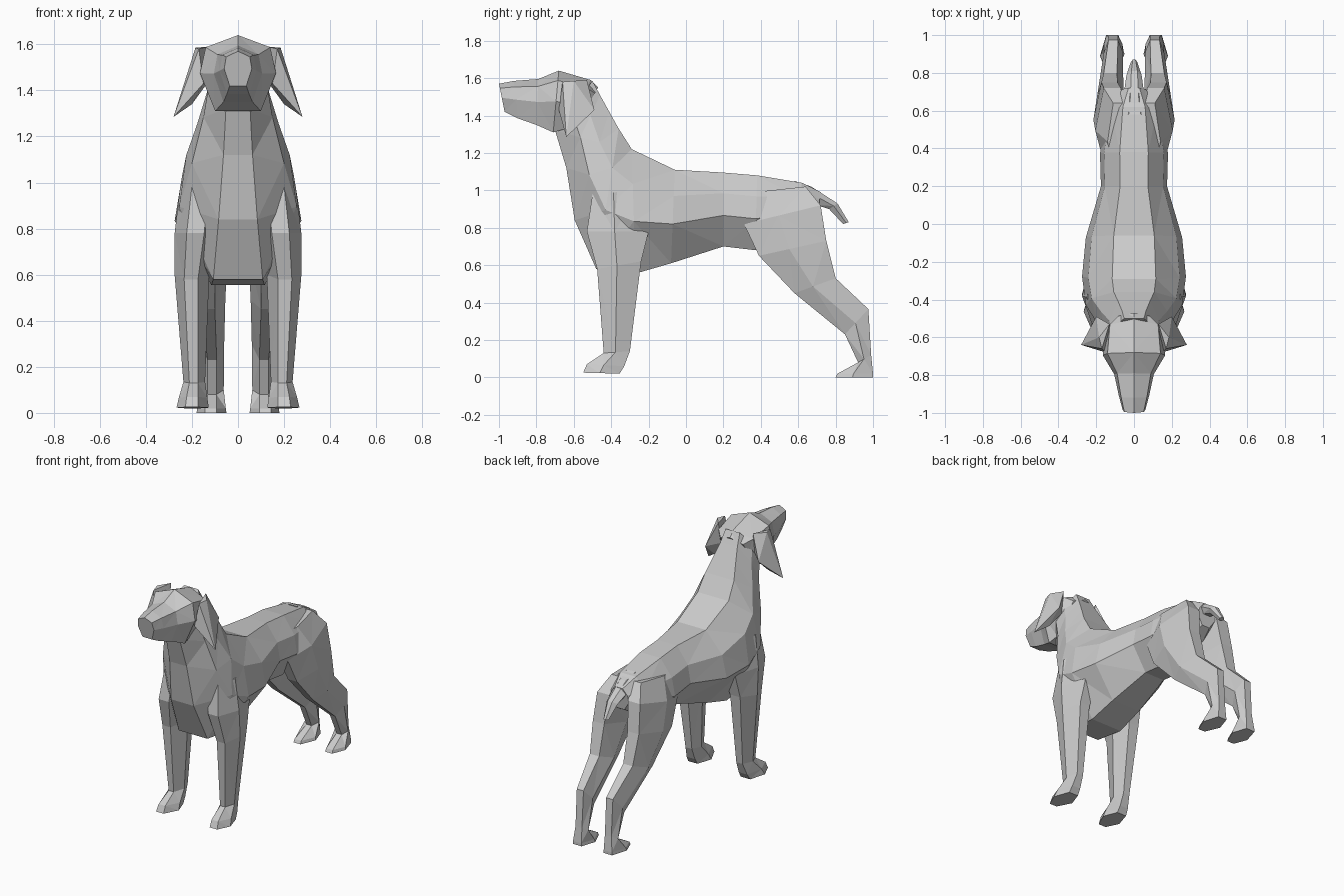
import bpy, bmesh

OCT = [(-.42, 0), (.42, 0), (.88, .28), (1, .58), (.42, 1), (-.42, 1), (-1, .58), (-.88, .28)]
SKULL = [(0, 0), (.85, .16), (1, .5), (.6, 1), (-.6, 1), (-1, .5), (-.85, .16)]
HEX = [(-.35, 0), (.45, 0), (1, .45), (.5, 1), (-.5, 1), (-1, .5)]


def finish(name, bm, mirror=False):
    bmesh.ops.triangulate(bm, faces=bm.faces[:])
    bmesh.ops.recalc_face_normals(bm, faces=bm.faces[:])
    me = bpy.data.meshes.new(name)
    bm.to_mesh(me)
    bm.free()
    ob = bpy.data.objects.new(name, me)
    bpy.context.collection.objects.link(ob)
    if mirror:
        ob.modifiers.new("mirror", 'MIRROR').use_clip = False
    return ob


def loft(name, sections, profile, mirror=False):
    """Each section: y, z of one edge, y, z of the opposite edge, centre x, half width."""
    bm = bmesh.new()
    rings = []
    for ya, za, yb, zb, cx, w in sections:
        rings.append([bm.verts.new((cx + u * w, ya + (yb - ya) * v, za + (zb - za) * v))
                      for u, v in profile])
    n = len(profile)
    for a, b in zip(rings, rings[1:]):
        for i in range(n):
            j = (i + 1) % n
            bm.faces.new((a[i], a[j], b[j], b[i]))
    bm.faces.new(rings[0])
    bm.faces.new(rings[-1])
    return finish(name, bm, mirror)


def hull(name, points, mirror=False):
    bm = bmesh.new()
    for p in points:
        bm.verts.new(p)
    bmesh.ops.convex_hull(bm, input=bm.verts[:])
    return finish(name, bm, mirror)


# Body and neck: back edge, belly edge
loft("body_and_neck", [
    (.72, .99, .70, .84, 0, .07),
    (.62, 1.04, .58, .77, 0, .14),
    (.38, 1.08, .37, .68, 0, .18),
    (.20, 1.095, .20, .70, 0, .175),
    (-.06, 1.11, -.08, .61, 0, .255),
    (-.29, 1.22, -.27, .555, 0, .275),
    (-.36, 1.33, -.48, .58, 0, .255),
    (-.41, 1.42, -.595, .84, 0, .20),
    (-.46, 1.51, -.64, 1.12, 0, .15),
    (-.50, 1.585, -.70, 1.32, 0, .125)], OCT)

# Head: crown edge, jaw edge
loft("head", [
    (-.47, 1.55, -.58, 1.36, 0, .10),
    (-.51, 1.59, -.64, 1.33, 0, .15),
    (-.68, 1.64, -.71, 1.31, 0, .165),
    (-.79, 1.595, -.80, 1.35, 0, .105),
    (-.92, 1.585, -.90, 1.385, 0, .08),
    (-1.0, 1.57, -.97, 1.42, 0, .06)], SKULL)

# Drooping ears
hull("ears", [(.17, -.66, 1.58), (.13, -.53, 1.59), (.185, -.60, 1.585), (.15, -.68, 1.43),
              (.28, -.64, 1.285), (.20, -.59, 1.34), (.20, -.49, 1.43), (.12, -.56, 1.45)], True)

# Short tail
loft("tail", [
    (.58, 1.05, .60, .93, 0, .08),
    (.67, 1.02, .70, .92, 0, .055),
    (.81, .93, .765, .90, 0, .04),
    (.87, .83, .84, .82, 0, .018)], HEX)

# Front legs with paws: front edge, rear edge
loft("front_legs", [
    (-.50, .98, -.25, 1.0, .16, .09),
    (-.53, .78, -.20, .78, .18, .095),
    (-.475, .58, -.24, .62, .20, .075),
    (-.44, .13, -.30, .14, .19, .047),
    (-.53, .07, -.33, .06, .195, .062),
    (-.55, .025, -.355, .02, .197, .07)], HEX, True)

# Hind legs with paws: front edge, rear edge
loft("hind_legs", [
    (.27, .98, .64, 1.02, .08, .06),
    (.31, .82, .72, .92, .115, .09),
    (.39, .65, .75, .73, .13, .085),
    (.58, .45, .80, .53, .125, .07),
    (.85, .23, .975, .365, .11, .05),
    (.92, .08, .99, .12, .11, .048),
    (.81, .02, 1.0, .02, .115, .062),
    (.80, 0, 1.0, 0, .115, .065)], HEX, True)
